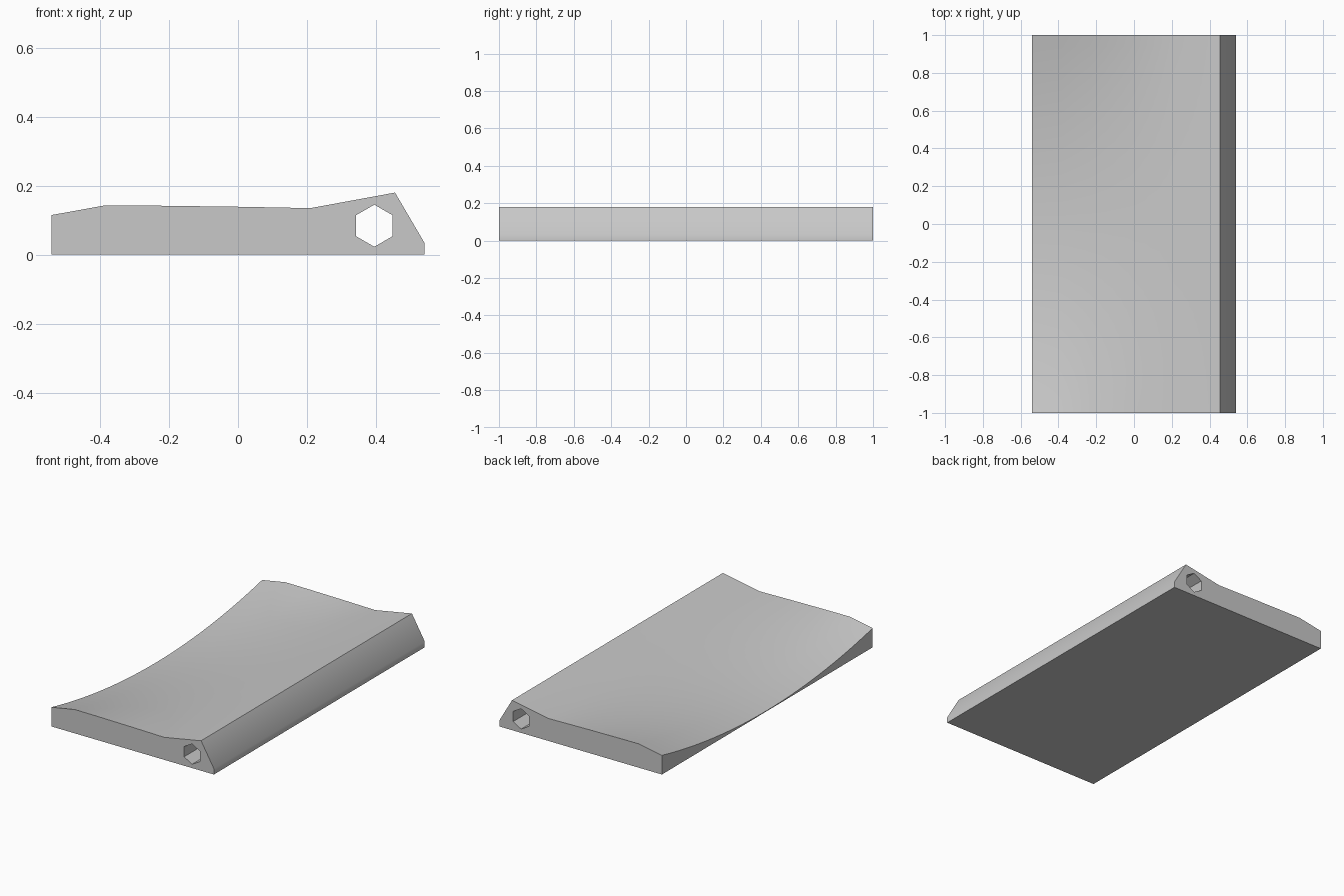
import bpy, bmesh, math

if "Cube" in bpy.data.objects:
    bpy.data.objects.remove(bpy.data.objects["Cube"], do_unlink=True)

# Single grey material
grey = bpy.data.materials.new("plain grey")
grey.use_nodes = True
colour = (0.58, 0.58, 0.58, 1)
grey.diffuse_color = colour
grey.node_tree.nodes["Principled BSDF"].inputs["Base Color"].default_value = colour

# Upper surface: x, height at the two ends, height halfway along
TOP = [(-0.54, 0.115, 0.004), (-0.385, 0.143, 0.032), (-0.23, 0.142, 0.06),
       (0.0, 0.139, 0.098), (0.21, 0.135, 0.132), (0.455, 0.18, 0.18)]
STEPS = 32


def section(y):
    """Cross-section at y, sagging towards the middle of the length."""
    sag = 1 - y * y
    top = [(x, end + (mid - end) * sag) for x, end, mid in TOP]
    return [(-0.54, 0)] + top + [(0.54, 0.035), (0.54, 0)]


# Dished slab, lofted along its length
bm = bmesh.new()
rings = []
for i in range(STEPS + 1):
    y = -1 + 2 * i / STEPS
    rings.append([bm.verts.new((x, y, z)) for x, z in section(y)])
for a, b in zip(rings, rings[1:]):
    for j in range(len(a)):
        k = (j + 1) % len(a)
        bm.faces.new((a[j], a[k], b[k], b[j]))
bm.faces.new(rings[0])
bm.faces.new(rings[-1])
bmesh.ops.recalc_face_normals(bm, faces=bm.faces)
mesh = bpy.data.meshes.new("dished_slab")
bm.to_mesh(mesh)
bm.free()
slab = bpy.data.objects.new("dished_slab", mesh)
bpy.context.collection.objects.link(slab)
mesh.materials.append(grey)

# Hexagonal bore through the full length
bpy.ops.mesh.primitive_cylinder_add(vertices=6, radius=0.061, depth=2.4,
                                    location=(0.395, 0, 0.084),
                                    rotation=(math.pi / 2, 0, 0))
bore = bpy.context.object
bore.name = "bore_cutter"
bore.hide_render = True
bore.data.materials.append(grey)
cut = slab.modifiers.new("bore", "BOOLEAN")
cut.operation = "DIFFERENCE"
cut.solver = "EXACT"
cut.object = bore

bpy.ops.object.select_all(action="DESELECT")
slab.select_set(True)
bpy.context.view_layer.objects.active = slab
bpy.ops.object.modifier_apply(modifier=cut.name)
bpy.data.objects.remove(bore, do_unlink=True)
bpy.ops.object.shade_smooth_by_angle(angle=math.radians(40))
